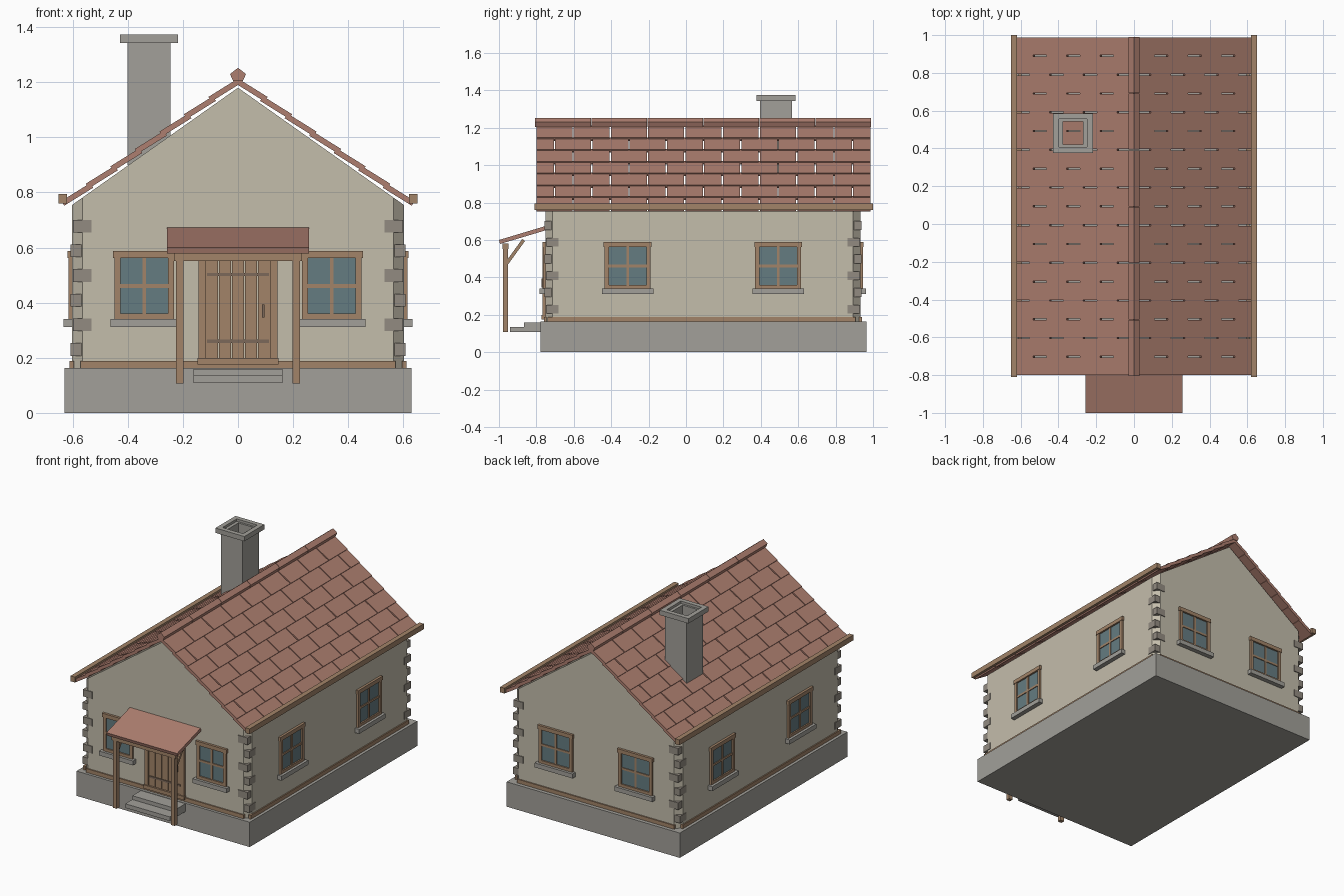
import bpy, bmesh, math
from mathutils import Matrix, Vector

if "Cube" in bpy.data.objects:
    bpy.data.objects.remove(bpy.data.objects["Cube"])


def material(name, rgb):
    m = bpy.data.materials.new(name)
    m.diffuse_color = (*rgb, 1)
    m.use_nodes = True
    m.node_tree.nodes["Principled BSDF"].inputs["Base Color"].default_value = m.diffuse_color
    return m


PLASTER = material("plaster", (0.55, 0.51, 0.41))
STONE = material("stone", (0.36, 0.35, 0.32))
QUOIN = material("dark_stone", (0.29, 0.26, 0.22))
WOOD = material("wood", (0.36, 0.23, 0.14))
TILE = material("clay", (0.42, 0.21, 0.16))
GLASS = material("glass", (0.13, 0.20, 0.22))
IRON = material("iron", (0.20, 0.14, 0.10))


def finish(name, bm, mat):
    bmesh.ops.recalc_face_normals(bm, faces=bm.faces)
    me = bpy.data.meshes.new(name)
    bm.to_mesh(me)
    bm.free()
    me.materials.append(mat)
    ob = bpy.data.objects.new(name, me)
    bpy.context.collection.objects.link(ob)
    return ob


def boxes(name, items, mat, frame=Matrix()):
    """One object from boxes given as (centre, size[, rotation matrix])."""
    bm = bmesh.new()
    for it in items:
        rot = it[2] if len(it) > 2 else Matrix()
        bmesh.ops.create_cube(bm, size=1, matrix=frame @ Matrix.Translation(it[0])
                              @ rot @ Matrix.Diagonal((*it[1], 1)))
    return finish(name, bm, mat)


def span(x0, x1, y0, y1, z0, z1):
    return (((x0 + x1) / 2, (y0 + y1) / 2, (z0 + z1) / 2), (x1 - x0, y1 - y0, z1 - z0))


def extrude_y(pts, y0, y1, bm):
    f = bm.faces.new([bm.verts.new((x, y0, z)) for x, z in pts])
    r = bmesh.ops.extrude_face_region(bm, geom=[f])
    verts = [v for v in r["geom"] if isinstance(v, bmesh.types.BMVert)]
    bmesh.ops.translate(bm, verts=verts, vec=(0, y1 - y0, 0))


YF, YB, XW = -0.752, 0.932, 0.603      # wall planes
YC = (YF + YB) / 2

# Foundation
boxes("foundation", [span(-0.63, 0.63, -0.778, 0.964, 0, 0.163)], STONE)

# Plaster walls with gables, chamfered corners, open under the roof
bm = bmesh.new()
extrude_y([(-XW, 0.16), (XW, 0.16), (XW, 0.754), (0, 1.18), (-XW, 0.754)], YF, YB, bm)
corners = [e for e in bm.edges if abs(e.verts[0].co.z - e.verts[1].co.z) > 0.3
           and abs(e.verts[0].co.x - e.verts[1].co.x) < 1e-4]
bmesh.ops.bevel(bm, geom=corners, offset=0.038, segments=1, affect='EDGES')
bmesh.ops.recalc_face_normals(bm, faces=bm.faces)
bm.normal_update()
bmesh.ops.delete(bm, geom=[f for f in bm.faces if f.normal.z > 0.3], context='FACES_ONLY')
finish("walls", bm, PLASTER)

# Timber base rail around the walls
rail = [span(-0.572, 0.572, y - 0.008, y + 0.008, 0.163, 0.188) for y in (YF, YB)]
rail += [span(x - 0.008, x + 0.008, -0.74, 0.905, 0.163, 0.188) for x in (-XW, XW)]
boxes("base_rail", rail, WOOD)

# Corner quoins, alternating size
blocks = []
for i in range(6):
    a, b = ((0.084, 0.066), (0.068, 0.082))[i % 2]
    z = 0.23 + i * 0.0895
    for sx in (-1, 1):
        for sy in (-1, 1):
            blocks.append(((sx * 0.565, YC + sy * ((YB - YF) / 2 - 0.036), z), (a, b, 0.046)))
boxes("quoins", blocks, QUOIN)

# Roof tiles: seven overlapping staggered courses per side
SLOPE = math.atan(0.708)
Y0, Y1, N = -0.803, 0.99, 9
W = (Y1 - Y0) / N
tiles = []
for s in (-1, 1):
    rot = Matrix.Rotation(s * (SLOPE - 0.06), 4, 'Y')
    for i in range(7):
        d = 0.006 + (i + 0.5) * 0.109
        x, z = s * d * math.cos(SLOPE), 1.206 - d * math.sin(SLOPE)
        cuts = [Y0 + (j + 0.5 * (i % 2)) * W for j in range(N + 1 - i % 2)]
        if i % 2:
            cuts = [Y0] + cuts + [Y1]
        for p, q in zip(cuts, cuts[1:]):
            tiles.append(((x, (p + q) / 2, z), (0.124, q - p - 0.007, 0.02), rot))
boxes("roof_tiles", tiles, TILE)

# Ridge caps
bm = bmesh.new()
step = (Y1 - Y0 + 0.006) / 6
for i in range(6):
    y = Y0 - 0.003 + i * step
    extrude_y([(-0.018, 1.205), (0.018, 1.205), (0.029, 1.23), (0, 1.252), (-0.029, 1.23)],
              y, y + step - 0.003, bm)
finish("ridge_caps", bm, TILE)

# Eaves boards
boxes("eaves_boards", [span(min(s * 0.62, s * 0.652), max(s * 0.62, s * 0.652),
                            -0.81, 1.0, 0.76, 0.795) for s in (-1, 1)], WOOD)


def square_tube(cx, cy, ox, oy, t, z0, z1):
    return [span(cx - ox, cx - ox + t, cy - oy, cy + oy, z0, z1),
            span(cx + ox - t, cx + ox, cy - oy, cy + oy, z0, z1),
            span(cx - ox + t, cx + ox - t, cy - oy, cy - oy + t, z0, z1),
            span(cx - ox + t, cx + ox - t, cy + oy - t, cy + oy, z0, z1)]


# Hollow chimney with collar
CX, CY = -0.323, 0.481
boxes("chimney", square_tube(CX, CY, 0.078, 0.085, 0.024, 0.9, 1.358), STONE)
boxes("chimney_collar", square_tube(CX, CY, 0.105, 0.104, 0.03, 1.342, 1.374), STONE)


def window(name, frame, g):
    """Four-pane window; g is the half width of the glass."""
    z0, z1 = 0.36, 0.562
    zc = (z0 + z1) / 2
    boxes(name + "_glass", [span(-g, g, -0.004, 0.01, z0, z1)], GLASS, frame)
    parts = [span(-g - 0.027, g + 0.027, -0.016, 0.01, z1, z1 + 0.026),
             span(-g - 0.022, g + 0.022, -0.013, 0.01, z0 - 0.02, z0),
             span(-0.007, 0.007, -0.009, 0.01, z0, z1),
             span(-g, g, -0.009, 0.01, zc - 0.007, zc + 0.007)]
    parts += [span(s * (g + 0.011) - 0.011, s * (g + 0.011) + 0.011, -0.013, 0.01, z0, z1)
              for s in (-1, 1)]
    boxes(name + "_frame", parts, WOOD, frame)
    boxes(name + "_sill", [span(-g - 0.037, g + 0.037, -0.03, 0.01, 0.312, 0.341)], STONE, frame)


def place(x, y, deg):
    return Matrix.Translation((x, y, 0)) @ Matrix.Rotation(math.radians(deg), 4, 'Z')


for s, tag in ((-1, "left"), (1, "right")):
    window("front_window_" + tag, place(s * 0.34, YF, 0), 0.086)
    window("back_window_" + tag, place(s * 0.29, YB, 180), 0.101)
    for y, end in ((-0.312, "front"), (0.493, "back")):
        window(f"{tag}_side_window_{end}", place(s * XW, y, s * 90), 0.101)

# Plank door, frame and ironwork
boxes("door_planks", [((-0.094 + i * 0.047, YF, 0.38), (0.044, 0.016, 0.36)) for i in range(5)], WOOD)
boxes("door_frame", [span(-0.143, -0.117, YF - 0.014, YF, 0.178, 0.56),
                     span(0.117, 0.143, YF - 0.014, YF, 0.178, 0.56),
                     span(-0.147, 0.147, YF - 0.016, YF, 0.555, 0.585),
                     span(-0.147, 0.147, YF - 0.02, YF, 0.176, 0.2)], WOOD)
boxes("door_iron", [((0, YF - 0.009, z), (0.226, 0.008, 0.012)) for z in (0.26, 0.502)]
      + [((0.092, YF - 0.013, 0.37), (0.008, 0.014, 0.048))], IRON)

# Entrance steps
boxes("steps", [span(-0.162, 0.162, -0.867, -0.77, 0.135, 0.16),
                span(-0.162, 0.162, -0.94, -0.77, 0.108, 0.135)], STONE)

# Porch canopy, posts, beam and braces
boxes("canopy", [((0, -0.875, 0.626), (0.514, 0.255, 0.022), Matrix.Rotation(0.291, 4, 'X'))], TILE)
boxes("porch_posts", [span(s * 0.211 - 0.014, s * 0.211 + 0.014, -0.979, -0.952, 0.107, 0.57)
                      for s in (-1, 1)], WOOD)
boxes("porch_beam", [span(-0.232, 0.232, -0.982, -0.949, 0.551, 0.582)], WOOD)
a, b = Vector((0, -0.962, 0.47)), Vector((0, -0.868, 0.6))
tilt = Matrix.Rotation(math.atan2(b.z - a.z, b.y - a.y), 4, 'X')
boxes("porch_braces", [((s * 0.211, (a.y + b.y) / 2, (a.z + b.z) / 2),
                        (0.018, (b - a).length, 0.018), tilt) for s in (-1, 1)], WOOD)
